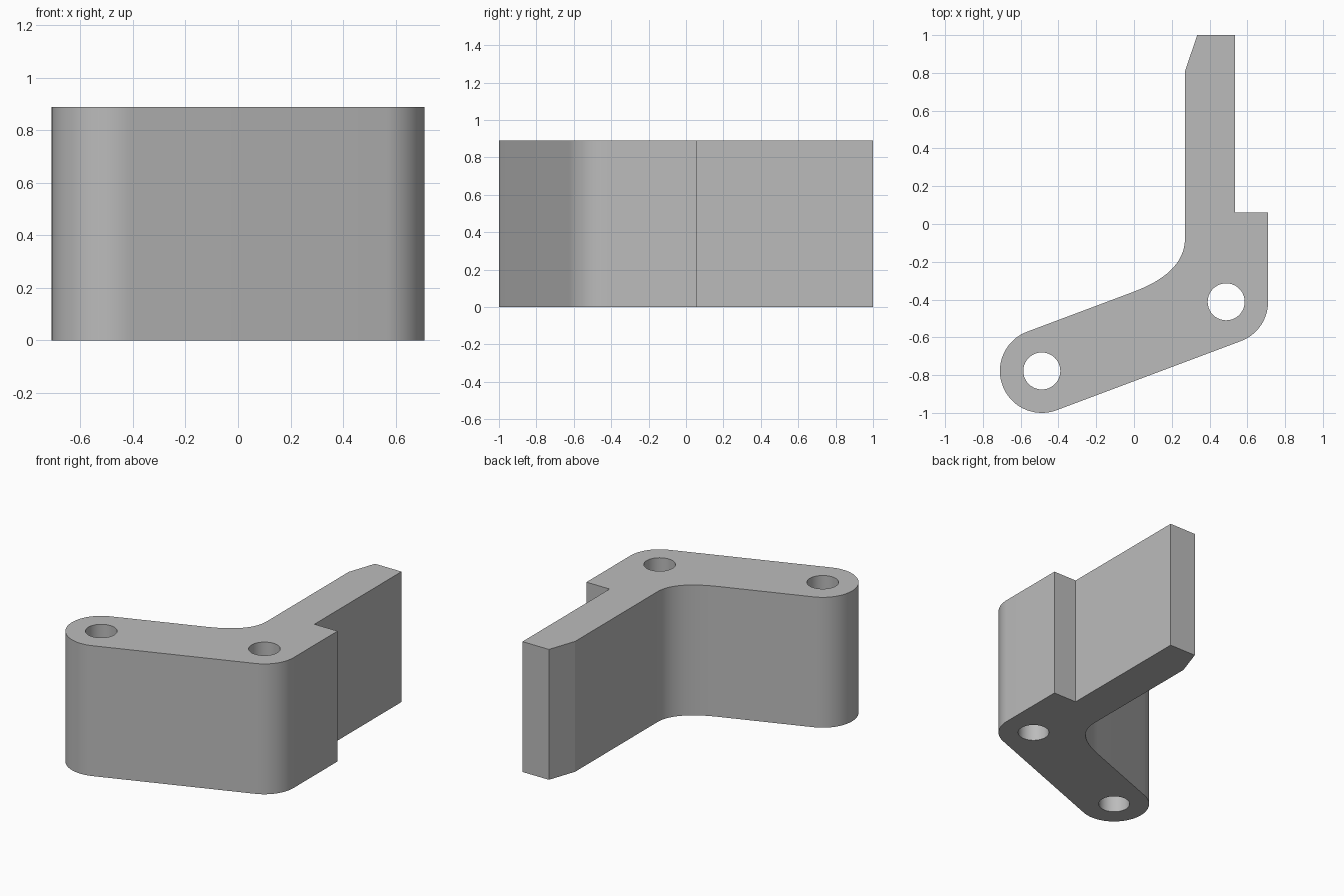
import bpy
import bmesh
from math import sin, cos, pi, atan2, radians
from mathutils import Vector

cube = bpy.data.objects.get("Cube")
if cube:
    bpy.data.objects.remove(cube, do_unlink=True)

HEIGHT = 0.89
RADIUS = 0.222
HOLE = 0.098
pivot_a = Vector((-0.488, -0.778))
pivot_b = Vector((0.488, -0.412))
axis = pivot_b - pivot_a
tilt = atan2(axis.y, axis.x)


def arc(centre, radius, start, end, steps):
    """Points along an arc, both ends included."""
    angles = [start + (end - start) * i / steps for i in range(steps + 1)]
    return [centre + radius * Vector((cos(a), sin(a))) for a in angles]


def fillet(p0, corner, p1, steps):
    """Smooth inner bend tangent to both walls."""
    ts = [i / steps for i in range(steps + 1)]
    return [p0 * (1 - t) ** 2 + corner * 2 * t * (1 - t) + p1 * t * t for t in ts]


# Outline: rounded arm, rounded elbow, stepped shoulder, upright blade, inner bend
wall_x = 0.27
arm_top = pivot_a + RADIUS * Vector((-sin(tilt), cos(tilt)))
slope = axis.y / axis.x


def on_arm(x):
    return Vector((x, arm_top.y + (x - arm_top.x) * slope))


outline = arc(pivot_a, RADIUS, tilt + pi / 2, tilt + 3 * pi / 2, 40)
outline += arc(pivot_b, RADIUS, tilt - pi / 2, 0, 20)
outline += [Vector(p) for p in ((0.71, 0.06), (0.535, 0.06), (0.535, 1.0),
                                (0.335, 1.0), (wall_x, 0.81))]
outline += fillet(Vector((wall_x, -0.075)), on_arm(wall_x), on_arm(0.0), 20)

# Fill the outline around the two pin holes, then extrude to full height
bm = bmesh.new()


def add_loop(points):
    verts = [bm.verts.new((p.x, p.y, 0)) for p in points]
    return [bm.edges.new((v, verts[i - 1])) for i, v in enumerate(verts)]


edges = add_loop(outline)
for centre in (pivot_a, pivot_b):
    edges += add_loop(arc(centre, HOLE, 0, 2 * pi, 40)[:-1])
bmesh.ops.triangle_fill(bm, edges=edges, use_beauty=True, normal=(0, 0, 1))
result = bmesh.ops.extrude_face_region(bm, geom=bm.faces[:], use_keep_orig=True)
top = [g for g in result["geom"] if isinstance(g, bmesh.types.BMVert)]
bmesh.ops.translate(bm, verts=top, vec=(0, 0, HEIGHT))
bmesh.ops.recalc_face_normals(bm, faces=bm.faces[:])

mesh = bpy.data.meshes.new("angled_bracket")
bm.to_mesh(mesh)
bm.free()
bracket = bpy.data.objects.new("angled_bracket", mesh)
bpy.context.collection.objects.link(bracket)

# Plain grey finish
grey = bpy.data.materials.new("plain_grey")
grey.use_nodes = True
colour = (0.5, 0.5, 0.5, 1)
grey.diffuse_color = colour
grey.node_tree.nodes["Principled BSDF"].inputs["Base Color"].default_value = colour
mesh.materials.append(grey)

# Smooth curved walls, crisp corners
bpy.ops.object.select_all(action="DESELECT")
bracket.select_set(True)
bpy.context.view_layer.objects.active = bracket
bpy.ops.object.shade_smooth_by_angle(angle=radians(15))
